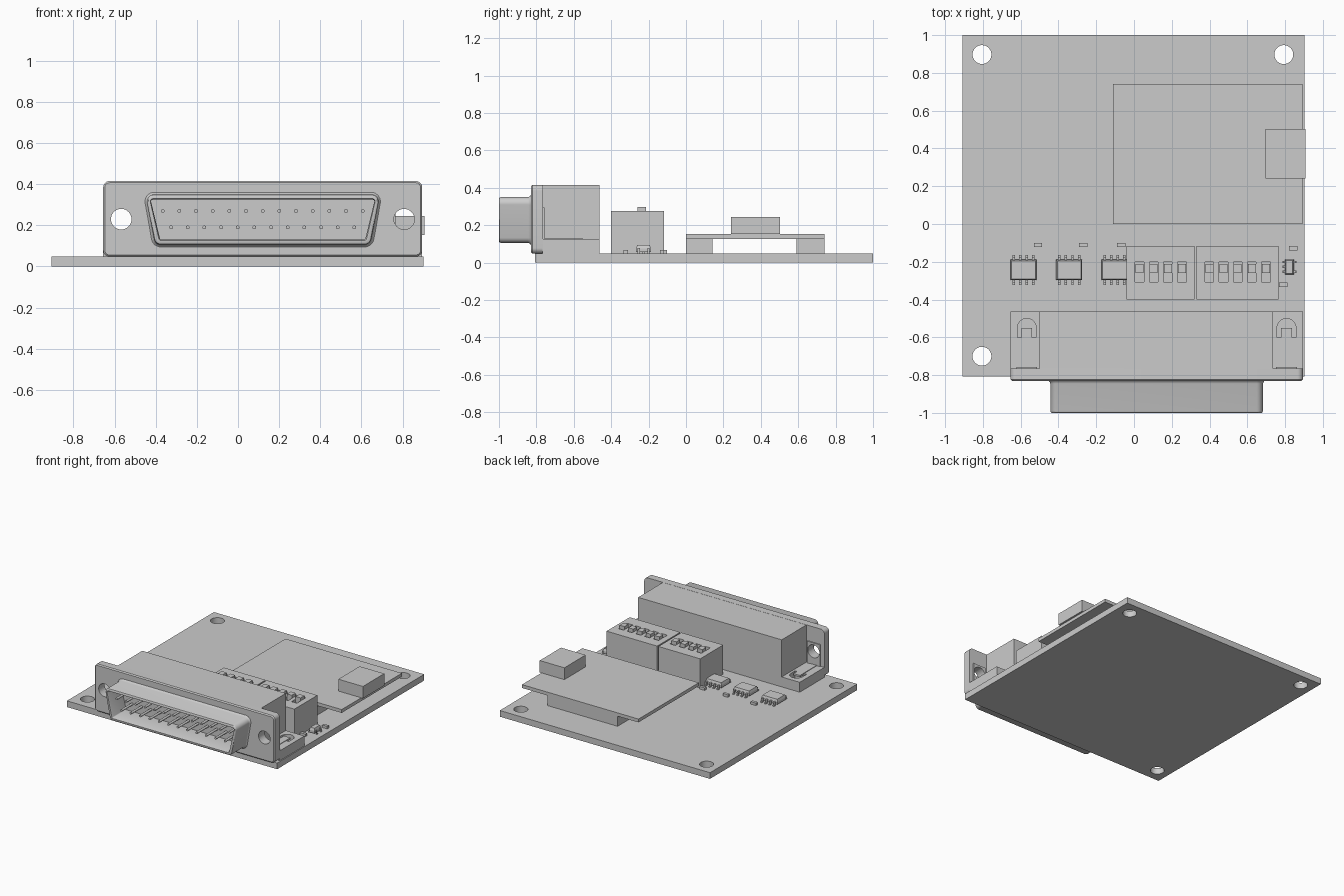
import bpy, bmesh, math
from mathutils import Vector

if "Cube" in bpy.data.objects:
    bpy.data.objects.remove(bpy.data.objects["Cube"], do_unlink=True)

grey = bpy.data.materials.new("plain grey")
grey.use_nodes = True
COLOUR = (0.6, 0.6, 0.6, 1)
grey.diffuse_color = COLOUR
grey.node_tree.nodes["Principled BSDF"].inputs["Base Color"].default_value = COLOUR


def finish(name, bm, smooth=False):
    bmesh.ops.recalc_face_normals(bm, faces=bm.faces)
    mesh = bpy.data.meshes.new(name)
    bm.to_mesh(mesh)
    bm.free()
    mesh.materials.append(grey)
    ob = bpy.data.objects.new(name, mesh)
    bpy.context.collection.objects.link(ob)
    if smooth:
        shade(ob)
    return ob


def shade(ob):
    bpy.ops.object.select_all(action="DESELECT")
    ob.select_set(True)
    bpy.context.view_layer.objects.active = ob
    bpy.ops.object.shade_smooth_by_angle(angle=math.radians(35))


def add_box(bm, x, y, z, taper=0):
    """Box from three (low, high) ranges; taper pulls the top inwards."""
    corners = [(0, 0), (1, 0), (1, 1), (0, 1)]
    low = [bm.verts.new((x[i], y[j], z[0])) for i, j in corners]
    top = [bm.verts.new((x[i] + taper * (1 - 2 * i), y[j] + taper * (1 - 2 * j), z[1]))
           for i, j in corners]
    bm.faces.new(low)
    bm.faces.new(top)
    for k in range(4):
        bm.faces.new((low[k], low[k - 1], top[k - 1], top[k]))


def box(name, x, y, z):
    bm = bmesh.new()
    add_box(bm, x, y, z)
    return finish(name, bm)


def loft(name, rings, smooth=True):
    bm = bmesh.new()
    loops = [[bm.verts.new(p) for p in ring] for ring in rings]
    for a, b in zip(loops, loops[1:]):
        for k in range(len(a)):
            bm.faces.new((a[k - 1], a[k], b[k], b[k - 1]))
    bm.faces.new(loops[0])
    bm.faces.new(loops[-1])
    return finish(name, bm, smooth)


def rounded(corners, r, steps=6):
    """Polygon with each corner replaced by a smooth arc."""
    pts = []
    for k, c in enumerate(corners):
        c = Vector(c)
        a = (Vector(corners[k - 1]) - c).normalized()
        b = (Vector(corners[(k + 1) % len(corners)]) - c).normalized()
        half = a.angle(b) / 2
        centre = c + (a + b).normalized() * r / math.sin(half)
        start = c + a * r / math.tan(half) - centre
        end = c + b * r / math.tan(half) - centre
        for s in range(steps + 1):
            way = start.lerp(end, s / steps)
            pts.append(centre + way.normalized() * r)
    return pts


def cylinder(name, centre, r, length, axis, smooth=False):
    def ring(d):
        out = []
        for k in range(32):
            u, v = r * math.cos(k * math.tau / 32), r * math.sin(k * math.tau / 32)
            off = (u, v, d) if axis == "z" else (u, d, v)
            out.append(Vector(centre) + Vector(off))
        return out
    return loft(name, [ring(-length / 2), ring(length / 2)], smooth)


def cut(ob, cutters):
    """Subtract the cutters, bake the result and remove them."""
    for c in cutters:
        c.hide_render = True
        m = ob.modifiers.new("cut", "BOOLEAN")
        m.object, m.solver = c, "EXACT"
    bpy.context.view_layer.update()
    graph = bpy.context.evaluated_depsgraph_get()
    baked = bpy.data.meshes.new_from_object(ob.evaluated_get(graph))
    ob.modifiers.clear()
    ob.data = baked
    for c in cutters:
        bpy.data.objects.remove(c, do_unlink=True)
    shade(ob)


# Main board with three mounting holes
board = box("main_board", (-0.907, 0.902), (-0.807, 1), (0, 0.048))
cut(board, [cylinder("hole", (x, y, 0), 0.05, 0.3, "z")
            for x, y in ((-0.805, 0.897), (0.793, 0.897), (-0.805, -0.7))])

# Connector flange with rounded corners and screw holes
MID = 0.12
SCREWS = (MID - 0.6875, MID + 0.6875)


def flange_ring(y, o):
    x0, x1, z0, z1 = -0.655 + o, 0.895 - o, 0.048 + o, 0.415 - o
    return [(p.x, y, p.y) for p in rounded([(x0, z0), (x1, z0), (x1, z1), (x0, z1)], 0.03 - o)]


flange = loft("connector_flange", [flange_ring(-0.765, 0), flange_ring(-0.822, 0),
                                   flange_ring(-0.83, 0.008)])
cut(flange, [cylinder("hole", (x, -0.8, 0.23), 0.05, 0.3, "y") for x in SCREWS])
box("connector_body", (-0.5, 0.735), (-0.766, -0.462), (0.048, 0.414))


# D-shaped hollow shroud with a flared base
def shroud_ring(y, o):
    t, b, h = 0.57 + o, 0.523 + o, 0.122 + o
    pts = rounded([(-b, -h), (b, -h), (t, h), (-t, h)], 0.034 + o)
    return [(MID + p.x, y, 0.228 + p.y) for p in pts]


SHROUD = [(-0.828, 0.014), (-0.833, 0.006), (-0.845, 0), (-0.99, 0), (-0.997, -0.003),
          (-1, -0.008), (-1, -0.02), (-0.99, -0.025), (-0.835, -0.025)]
loft("connector_shroud", [shroud_ring(y, o) for y, o in SHROUD])

# Two staggered rows of contact pins
for count, z in ((13, 0.27), (12, 0.19)):
    for k in range(count):
        x = MID + (k - (count - 1) / 2) * 0.081
        cylinder("contact_pin", (x, -0.9, z), 0.009, 0.14, "y", True)

# Mounting feet with a rounded slot, a tongue and an upright bracket plate
for side, cx, x in (("right", SCREWS[0], (-0.655, -0.498)), ("left", SCREWS[1], (0.733, 0.895))):
    foot = box(side + "_foot", x, (-0.766, -0.462), (0.048, 0.125))
    back = [p for p in rounded([(cx - 0.05, -0.7), (cx + 0.05, -0.7), (cx + 0.05, -0.5),
                                (cx - 0.05, -0.5)], 0.0499, 8) if p.y > -0.6]
    ring = [Vector((cx - 0.05, -0.6)), Vector((cx + 0.05, -0.6))] + back
    ends = [[(p.x, p.y, z) for p in ring] for z in (0.07, 0.2)]
    cut(foot, [loft("slot", ends, False)])
    box(side + "_tongue", (cx - 0.028, cx + 0.028), (-0.755, -0.55), (0.115, 0.129))
    plate = box(side + "_bracket", (cx - 0.055, cx + 0.055), (-0.766, -0.757), (0.124, 0.295))
    cut(plate, [cylinder("hole", (cx, -0.76, 0.23), 0.05, 0.1, "y")])

# Switch blocks with recessed slots and raised levers
for name, x, first, count in (("small", (-0.04, 0.32), 0.029, 4), ("large", (0.33, 0.765), 0.399, 5)):
    block = box(name + "_switch_block", x, (-0.4, -0.117), (0.048, 0.275))
    centres = [first + k * 0.075 for k in range(count)]
    cut(block, [box("slot", (c - 0.023, c + 0.023), (-0.308, -0.2), (0.25, 0.3)) for c in centres])
    for c in centres:
        box("switch_lever", (c - 0.021, c + 0.021), (-0.26, -0.213), (0.24, 0.297))


# Chips with bent legs
def chip(name, cx, cy, w, d, counts, pitch, leg, reach, turned):
    bm = bmesh.new()
    add_box(bm, (cx - w / 2, cx + w / 2), (cy - d / 2, cy + d / 2), (0.056, 0.075))
    add_box(bm, (cx - w / 2, cx + w / 2), (cy - d / 2, cy + d / 2), (0.075, 0.093), 0.006)
    for side, count in zip((-1, 1), counts):
        for k in range(count):
            along = (k - (count - 1) / 2) * pitch * (2 if count == 2 else 1)
            edge = (w if turned else d) / 2
            for a, b, z in ((edge - 0.005, edge + reach * 0.5, (0.068, 0.077)),
                            (edge + reach * 0.35, edge + reach * 0.6, (0.048, 0.077)),
                            (edge + reach * 0.5, edge + reach, (0.048, 0.056))):
                out = sorted((side * a, side * b))
                wide = (along - leg / 2, along + leg / 2)
                u, v = (out, wide) if turned else (wide, out)
                add_box(bm, (cx + u[0], cx + u[1]), (cy + v[0], cy + v[1]), z)
    return finish(name, bm)


for x in (-0.585, -0.343, -0.103):
    chip("driver_chip", x, -0.243, 0.138, 0.108, (4, 4), 0.035, 0.013, 0.026, False)
chip("regulator_chip", 0.823, -0.227, 0.046, 0.08, (3, 2), 0.026, 0.012, 0.014, True)

# Tiny surface parts
for x, y in ((-0.508, -0.112), (-0.268, -0.112), (-0.068, -0.112), (0.843, -0.128), (0.79, -0.322)):
    box("surface_resistor", (x - 0.022, x + 0.022), (y - 0.011, y + 0.011), (0.048, 0.068))

# Raised daughter board on two headers, with a socket
for y in ((0, 0.143), (0.592, 0.74)):
    box("board_header", (0.07, 0.675), y, (0.047, 0.128))
box("daughter_board", (-0.11, 0.892), (0, 0.741), (0.127, 0.153))
box("cable_socket", (0.695, 0.907), (0.24, 0.502), (0.152, 0.245))
